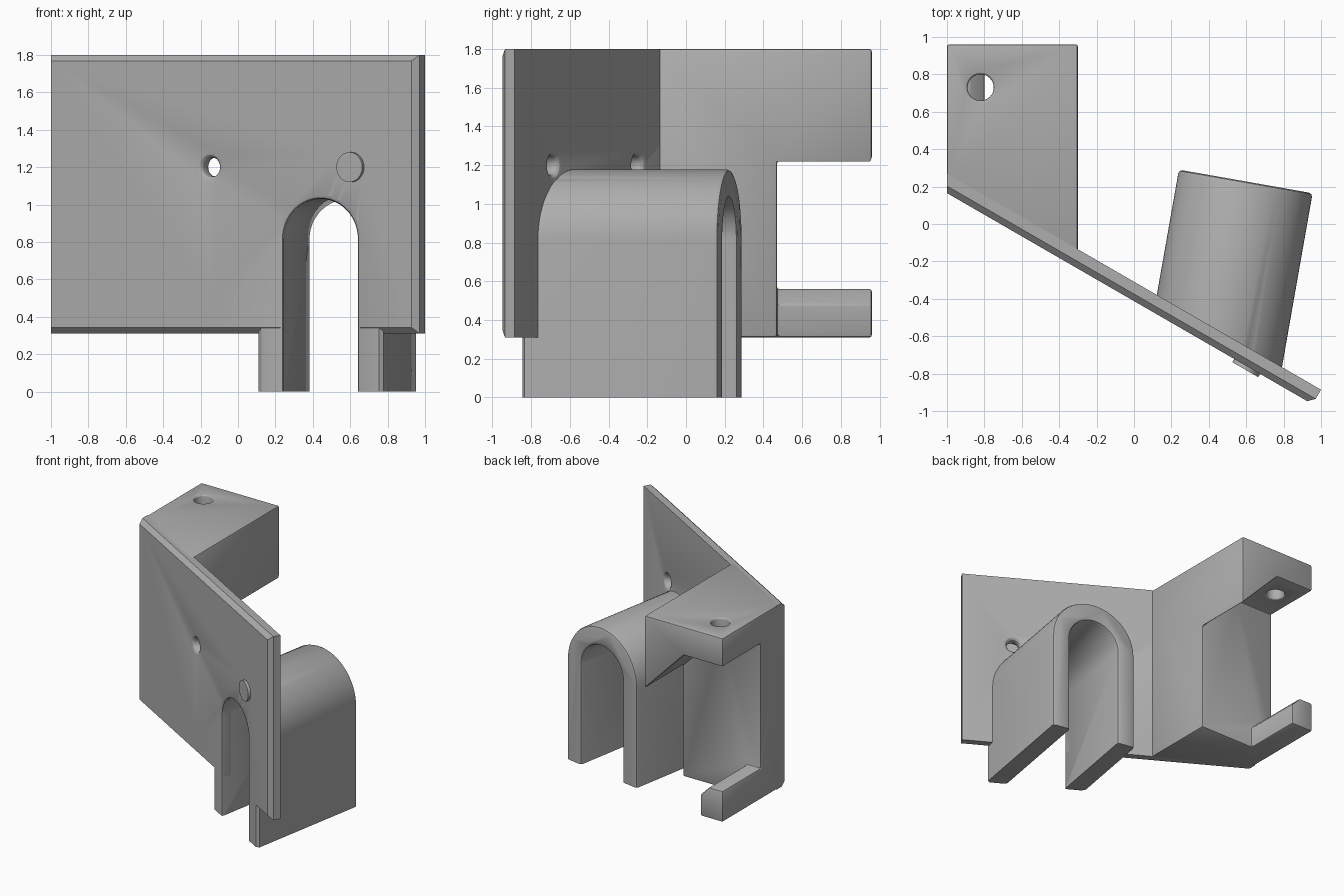
import bpy, bmesh, math
from mathutils import Vector

if "Cube" in bpy.data.objects:
    bpy.data.objects.remove(bpy.data.objects["Cube"])

grey = bpy.data.materials.new("light_grey")
grey.use_nodes = True
COLOUR = (0.42, 0.42, 0.42, 1)
grey.diffuse_color = COLOUR
grey.node_tree.nodes["Principled BSDF"].inputs["Base Color"].default_value = COLOUR

# Main dimensions
BOTTOM, TOP = 0.31, 1.8
SLOPE = math.tan(math.radians(30))
THICK = 0.09
INWARD = Vector((0.5, math.cos(math.radians(30)), 0))


def front_y(x):
    """Front surface of the slanted plate."""
    return 0.165 - SLOPE * (x + 1)


def loft(name, rings):
    """Skin a list of equal closed rings and cap both ends."""
    bm = bmesh.new()
    rows = [[bm.verts.new(p) for p in ring] for ring in rings]
    n = len(rows[0])
    for a, b in zip(rows, rows[1:]):
        for i in range(n):
            j = (i + 1) % n
            bm.faces.new((a[i], a[j], b[j], b[i]))
    bm.faces.new(rows[0])
    bm.faces.new(rows[-1])
    bmesh.ops.recalc_face_normals(bm, faces=bm.faces)
    mesh = bpy.data.meshes.new(name)
    bm.to_mesh(mesh)
    bm.free()
    mesh.materials.append(grey)
    obj = bpy.data.objects.new(name, mesh)
    bpy.context.collection.objects.link(obj)
    return obj


def hole_cutter(name, start, axis, depth, radius, fillet):
    """Round bore whose two mouths flare out with a fillet."""
    axis = Vector(axis).normalized()
    side = axis.orthogonal().normalized()
    other = axis.cross(side)
    arc = [math.radians(a) for a in (0, 30, 60, 90)]
    flare = [(fillet * (1 - math.cos(a)), radius + fillet * (1 - math.sin(a)))
             for a in arc]
    flare = [(fillet - fillet * math.cos(a), r) for a, (_, r) in zip(arc, flare)]
    half = [(-0.02, radius + fillet)] + flare
    stations = half + [(depth - d, r) for d, r in reversed(half)]
    rings = []
    for d, r in stations:
        rings.append([Vector(start) + axis * d
                      + side * r * math.cos(k * math.tau / 32)
                      + other * r * math.sin(k * math.tau / 32) for k in range(32)])
    return loft(name, rings)


def apply_all(obj):
    bpy.ops.object.select_all(action='DESELECT')
    bpy.context.view_layer.objects.active = obj
    obj.select_set(True)
    for mod in list(obj.modifiers):
        bpy.ops.object.modifier_apply(modifier=mod.name)


def cut(obj, cutters):
    for c in cutters:
        c.hide_render = True
        mod = obj.modifiers.new("cut", 'BOOLEAN')
        mod.operation = 'DIFFERENCE'
        mod.solver = 'EXACT'
        mod.object = c
    apply_all(obj)


# Slanted mounting plate, chamfered around the free edges of its front
end = Vector((0.955, front_y(0.955), 0))
back_end = end + INWARD * THICK
lift = THICK / math.cos(math.radians(30))
outline = [(-1, front_y(-1)), end[:2], back_end[:2], (-1, front_y(-1) + lift)]
plate = loft("mounting_plate", [[(x, y, z) for x, y in outline] for z in (BOTTOM, TOP)])
bm = bmesh.new()
bm.from_mesh(plate.data)
front_edges = [e for e in bm.edges
               if all(abs(v.co.y - front_y(v.co.x)) < 0.001 for v in e.verts)
               and max(v.co.x for v in e.verts) > 0]
bmesh.ops.bevel(bm, geom=front_edges, offset=0.033, segments=1, affect='EDGES')
bm.to_mesh(plate.data)
bm.free()

# Rear block, notched into a C shape with a sloped upper arm and a small lower hook
footprint = [(-1, 0.225), (-0.3, -0.18), (-0.3, 0.96), (-1, 0.96)]
block = loft("rear_block", [[(x, y, z) for x, y in footprint] for z in (BOTTOM, TOP)])
notch_outline = [(-1.1, 0.56), (-0.88, 0.56), (-0.8, 0.48), (-0.8, 0.2), (-0.2, 0.2),
                 (-0.2, 1.11), (-0.65, 1.57), (-1.1, 1.57)]
notch = loft("notch_cutter", [[(x, y, z) for x, z in notch_outline] for y in (0.47, 1.1)])
cut(block, [notch])
soft = block.modifiers.new("soft_edges", 'BEVEL')
soft.width = 0.012
soft.segments = 2
soft.limit_method = 'ANGLE'
apply_all(block)
arm_hole = hole_cutter("arm_hole_cutter", (-0.82, 0.73, TOP), (0, 0, -1),
                       TOP - 1.57, 0.07, 0.015)
cut(block, [arm_hole])

# Arched tunnel, turned ten degrees, starting flush with the plate front
TURN = math.radians(10)
C, S = math.cos(TURN), math.sin(TURN)
MID = Vector((0.5975, 0.2275, 0))
ARCH_Z, OUTER, INNER = 0.815, 0.363, 0.215


def arch(radius, floor, at_front, shift):
    """Arch section, either in the plate's front plane or square at the rear."""
    section = [(-radius, floor)]
    for k in range(41):
        a = math.pi - math.pi * k / 40
        section.append((radius * math.cos(a), ARCH_Z + radius * math.sin(a)))
    section.append((radius, floor))
    ring = []
    for u, z in section:
        x, y = MID.x + u * C, MID.y - u * S
        t = (front_y(x) - y) / (C + SLOPE * S) if at_front else 0
        t += shift
        ring.append((x + t * S, y + t * C, z))
    return ring


R = 0.02
tunnel = loft("arched_tunnel", [
    arch(OUTER - 0.022, 0, True, 0.002), arch(OUTER, 0, True, 0.025),
    arch(OUTER, 0, False, -R), arch(OUTER - 0.3 * R, 0, False, -0.3 * R),
    arch(OUTER - R, 0, False, 0)])
bore = loft("bore_cutter", [
    arch(INNER + R, -0.1, True, -0.05), arch(INNER + R, -0.1, True, 0),
    arch(INNER + 0.3 * R, -0.1, True, 0.3 * R), arch(INNER, -0.1, True, R),
    arch(INNER, -0.1, False, -R), arch(INNER + 0.3 * R, -0.1, False, -0.3 * R),
    arch(INNER + R, -0.1, False, 0), arch(INNER + R, -0.1, False, 0.05)])

# Screw holes square to the plate
screws = [hole_cutter("screw_hole_cutter", (x, front_y(x), z), INWARD, THICK, 0.05, 0.03)
          for x, z in ((-0.15, 1.2), (0.605, 1.2), (-0.15, 0.425))]
cut(plate, [bore] + screws)
cut(tunnel, [bore, screws[1]])

for helper in [notch, arm_hole, bore] + screws:
    bpy.data.objects.remove(helper)

# Smooth the curves and keep the corners crisp
for part in (plate, block, tunnel):
    bpy.ops.object.select_all(action='DESELECT')
    bpy.context.view_layer.objects.active = part
    part.select_set(True)
    bpy.ops.object.shade_smooth_by_angle(angle=math.radians(28))
